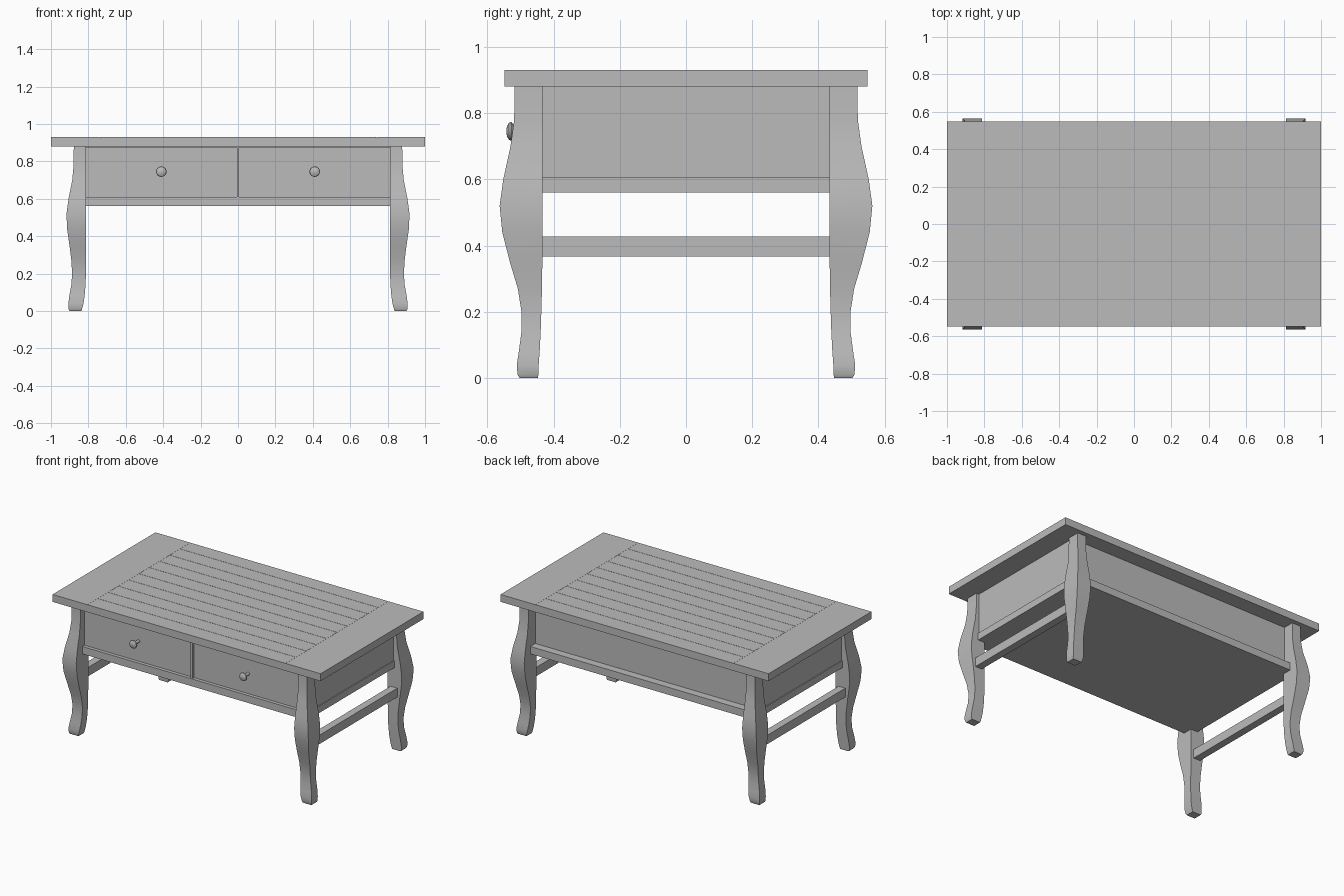
import bpy, bmesh, math
from mathutils import Matrix, Vector

if "Cube" in bpy.data.objects:
    bpy.data.objects.remove(bpy.data.objects["Cube"], do_unlink=True)

GREY = (0.5, 0.5, 0.5, 1)
mat = bpy.data.materials.new("grey paint")
mat.use_nodes = True
mat.diffuse_color = GREY
bsdf = mat.node_tree.nodes["Principled BSDF"]
bsdf.inputs["Base Color"].default_value = GREY


def finish(name, bm, smooth=False):
    bmesh.ops.recalc_face_normals(bm, faces=bm.faces[:])
    mesh = bpy.data.meshes.new(name)
    bm.to_mesh(mesh)
    bm.free()
    mesh.materials.append(mat)
    obj = bpy.data.objects.new(name, mesh)
    bpy.context.collection.objects.link(obj)
    if smooth:
        bpy.ops.object.select_all(action="DESELECT")
        obj.select_set(True)
        bpy.context.view_layer.objects.active = obj
        bpy.ops.object.shade_smooth_by_angle(angle=math.radians(40))
    return obj


def box(name, x, y, z):
    """Box from (low, high) ranges on each axis."""
    bm = bmesh.new()
    lo, hi = (Vector(p) for p in zip(x, y, z))
    size = hi - lo
    size = Vector(abs(s) for s in size)
    bmesh.ops.create_cube(bm, size=1, matrix=Matrix.Translation((lo + hi) / 2) @ Matrix.Diagonal(size).to_4x4())
    return finish(name, bm)


# Tabletop: two end boards with planks between, thin seams over a core
W, D, LOW, HIGH, SEAM = 1.0, 0.548, 0.88, 0.93, 0.74
for side, s in (("left", 1), ("right", -1)):
    box(f"{side}_end_board", (s * SEAM, s * W), (-D, D), (LOW, HIGH))
box("plank_core", (-SEAM, SEAM), (-D, D), (LOW, HIGH - 0.006))
COUNT = 10
step = 2 * D / COUNT
for i in range(COUNT):
    y = -D + i * step
    low = y if i == 0 else y + 0.001
    high = y + step if i == COUNT - 1 else y + step - 0.001
    box(f"plank_{i + 1}", (-SEAM + 0.001, SEAM - 0.001), (low, high), (HIGH - 0.006, HIGH))

# Curved legs: height, inner x, outer x, inner y, outer y
LEG = [
    (0.00, 0.838, 0.900, 0.447, 0.503),
    (0.01, 0.834, 0.906, 0.446, 0.509),
    (0.04, 0.826, 0.907, 0.445, 0.511),
    (0.08, 0.820, 0.902, 0.442, 0.505),
    (0.14, 0.815, 0.891, 0.439, 0.497),
    (0.20, 0.813, 0.887, 0.437, 0.497),
    (0.27, 0.813, 0.891, 0.435, 0.508),
    (0.35, 0.813, 0.901, 0.434, 0.532),
    (0.44, 0.813, 0.914, 0.434, 0.555),
    (0.52, 0.813, 0.917, 0.434, 0.563),
    (0.60, 0.813, 0.906, 0.434, 0.552),
    (0.70, 0.813, 0.886, 0.434, 0.530),
    (0.78, 0.813, 0.879, 0.434, 0.519),
    (0.88, 0.813, 0.878, 0.434, 0.518),
]


def leg(name, sx, sy):
    bm = bmesh.new()
    rings = [[bm.verts.new((sx * x, sy * y, z)) for x, y in ((xi, yi), (xo, yi), (xo, yo), (xi, yo))]
             for z, xi, xo, yi, yo in LEG]
    for a, b in zip(rings, rings[1:]):
        for i in range(4):
            j = (i + 1) % 4
            bm.faces.new((a[i], a[j], b[j], b[i]))
    bm.faces.new(rings[0])
    bm.faces.new(rings[-1])
    finish(name, bm, smooth=True)


for side, sx in (("left", 1), ("right", -1)):
    for end, sy in (("front", -1), ("back", 1)):
        leg(f"{end}_{side}_leg", sx, sy)
    # End apron, its lower rail and the stretcher between the legs
    box(f"{side}_apron", (sx * 0.80, sx * 0.858), (-0.44, 0.44), (0.60, LOW))
    box(f"{side}_bottom_rail", (sx * 0.80, sx * 0.864), (-0.44, 0.44), (0.56, 0.607))
    box(f"{side}_stretcher", (sx * 0.835, sx * 0.885), (-0.445, 0.445), (0.367, 0.427))

# Case: bottom board forms the front rail and the back ledge
IN = 0.815
box("bottom_board", (-IN, IN), (-0.498, 0.498), (0.56, 0.61))
box("back_panel", (-IN, IN), (0.42, 0.445), (0.60, LOW))
box("drawer_divider", (-0.006, 0.006), (-0.496, -0.44), (0.60, LOW))
box("front_top_rail", (-IN, IN), (-0.496, -0.44), (0.873, LOW))

# Drawer fronts with turned knobs
KNOB = [(0.010, 0.0), (0.010, 0.042), (0.020, 0.046), (0.028, 0.053), (0.026, 0.060), (0.015, 0.066), (0.0, 0.068)]
for side, s in (("left", 1), ("right", -1)):
    box(f"{side}_drawer_front", (s * 0.003, s * IN), (-0.475, -0.45), (0.605, 0.876))
    bm = bmesh.new()
    verts = [bm.verts.new((s * 0.41 + r, -0.475 - d, 0.745)) for r, d in KNOB]
    edges = [bm.edges.new(pair) for pair in zip(verts, verts[1:])]
    bmesh.ops.spin(bm, geom=verts + edges, cent=(s * 0.41, 0, 0.745), axis=(0, 1, 0),
                   angle=math.tau, steps=20, use_duplicate=False)
    bmesh.ops.remove_doubles(bm, verts=bm.verts[:], dist=0.0002)
    finish(f"{side}_drawer_knob", bm, smooth=True)
